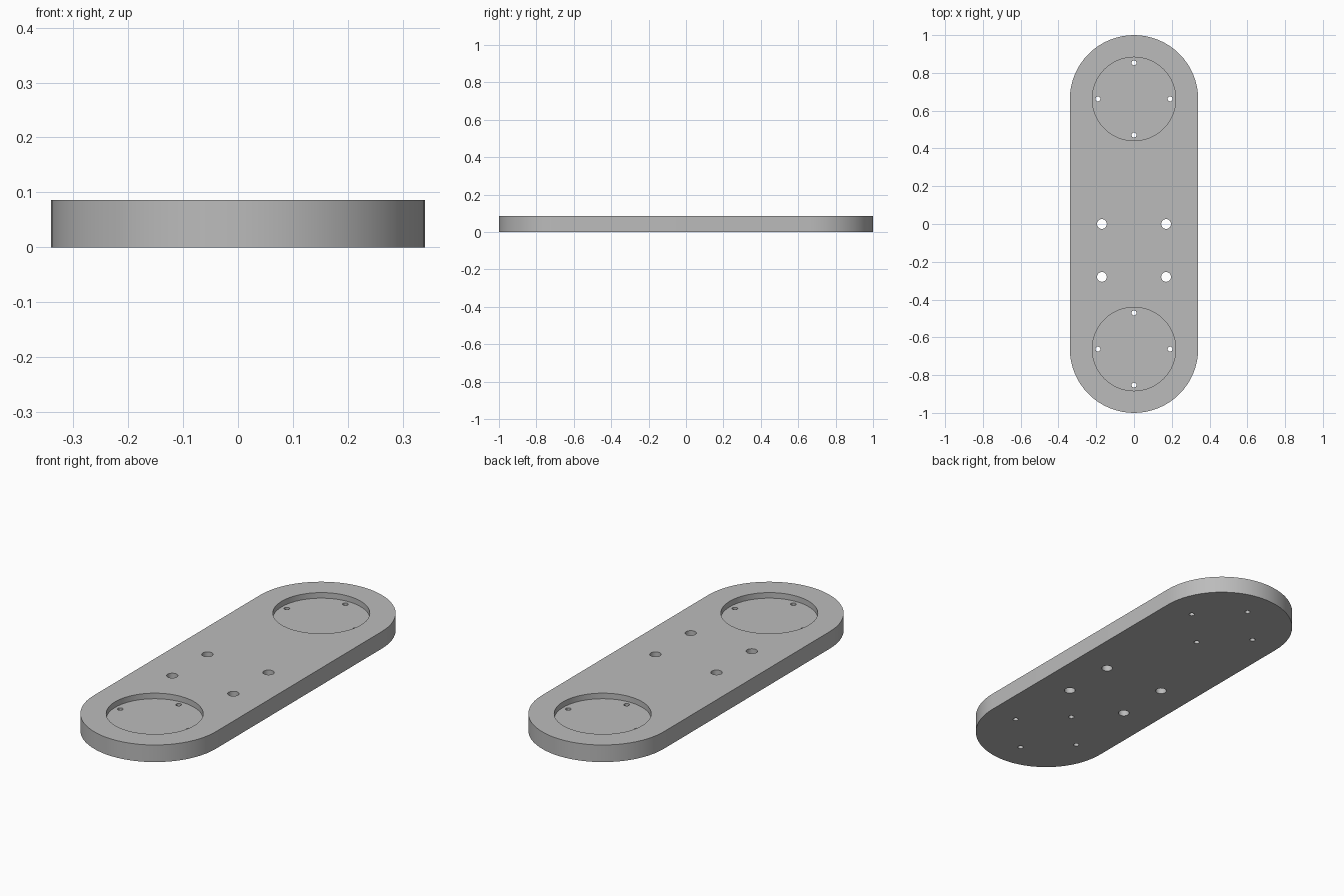
import bpy
import bmesh
from math import cos, sin, pi
from mathutils import Matrix

cube = bpy.data.objects.get("Cube")
if cube:
    bpy.data.objects.remove(cube, do_unlink=True)

WIDTH_R = 0.34        # end radius and half width
END_Y = 0.66          # centre of each rounded end
THICK = 0.086
POCKET_Y = 0.662
POCKET_R = 0.221
POCKET_DEPTH = 0.028
BOLT_RING = 0.191

grey = bpy.data.materials.new("plain grey")
grey.use_nodes = True
colour = (0.5, 0.5, 0.5, 1)
grey.diffuse_color = colour
grey.node_tree.nodes["Principled BSDF"].inputs["Base Color"].default_value = colour


def make_object(name, bm):
    bmesh.ops.recalc_face_normals(bm, faces=bm.faces)
    mesh = bpy.data.meshes.new(name)
    bm.to_mesh(mesh)
    bm.free()
    mesh.materials.append(grey)
    obj = bpy.data.objects.new(name, mesh)
    bpy.context.collection.objects.link(obj)
    return obj


def add_cylinder(bm, x, y, radius, bottom, top, sides):
    bmesh.ops.create_cone(bm, cap_ends=True, segments=sides, radius1=radius,
                          radius2=radius, depth=top - bottom,
                          matrix=Matrix.Translation((x, y, (bottom + top) / 2)))


# Plate: a stadium outline pulled up to full thickness
bm = bmesh.new()
steps = 32
outline = []
for end in (1, -1):
    for i in range(steps + 1):
        a = pi * i / steps
        outline.append(bm.verts.new((end * WIDTH_R * cos(a),
                                     end * (END_Y + WIDTH_R * sin(a)), 0)))
base = bm.faces.new(outline)
pulled = bmesh.ops.extrude_face_region(bm, geom=[base], use_keep_orig=True)
top_verts = [v for v in pulled["geom"] if isinstance(v, bmesh.types.BMVert)]
bmesh.ops.translate(bm, verts=top_verts, vec=(0, 0, THICK))
plate = make_object("plate", bm)

# Round pockets sunk into the top at both ends
bm = bmesh.new()
for end in (1, -1):
    add_cylinder(bm, 0, end * POCKET_Y, POCKET_R, THICK - POCKET_DEPTH, 0.2, 64)
pockets = make_object("pocket_cutter", bm)

# Through holes: four bolt holes per pocket and four larger ones mid plate
bm = bmesh.new()
for end in (1, -1):
    for i in range(4):
        a = i * pi / 2
        add_cylinder(bm, BOLT_RING * cos(a), end * POCKET_Y + BOLT_RING * sin(a),
                     0.013, -0.1, 0.2, 24)
for x in (-0.17, 0.17):
    for y in (0, -0.28):
        add_cylinder(bm, x, y, 0.026, -0.1, 0.2, 32)
holes = make_object("hole_cutter", bm)

# Cut, then drop the cutters
bpy.ops.object.select_all(action="DESELECT")
bpy.context.view_layer.objects.active = plate
plate.select_set(True)
for cutter in (pockets, holes):
    cutter.hide_render = True
    mod = plate.modifiers.new(cutter.name, "BOOLEAN")
    mod.operation = "DIFFERENCE"
    mod.solver = "EXACT"
    mod.object = cutter
    bpy.ops.object.modifier_apply(modifier=mod.name)
    bpy.data.objects.remove(cutter, do_unlink=True)

bpy.ops.object.shade_smooth_by_angle(angle=pi / 6)
